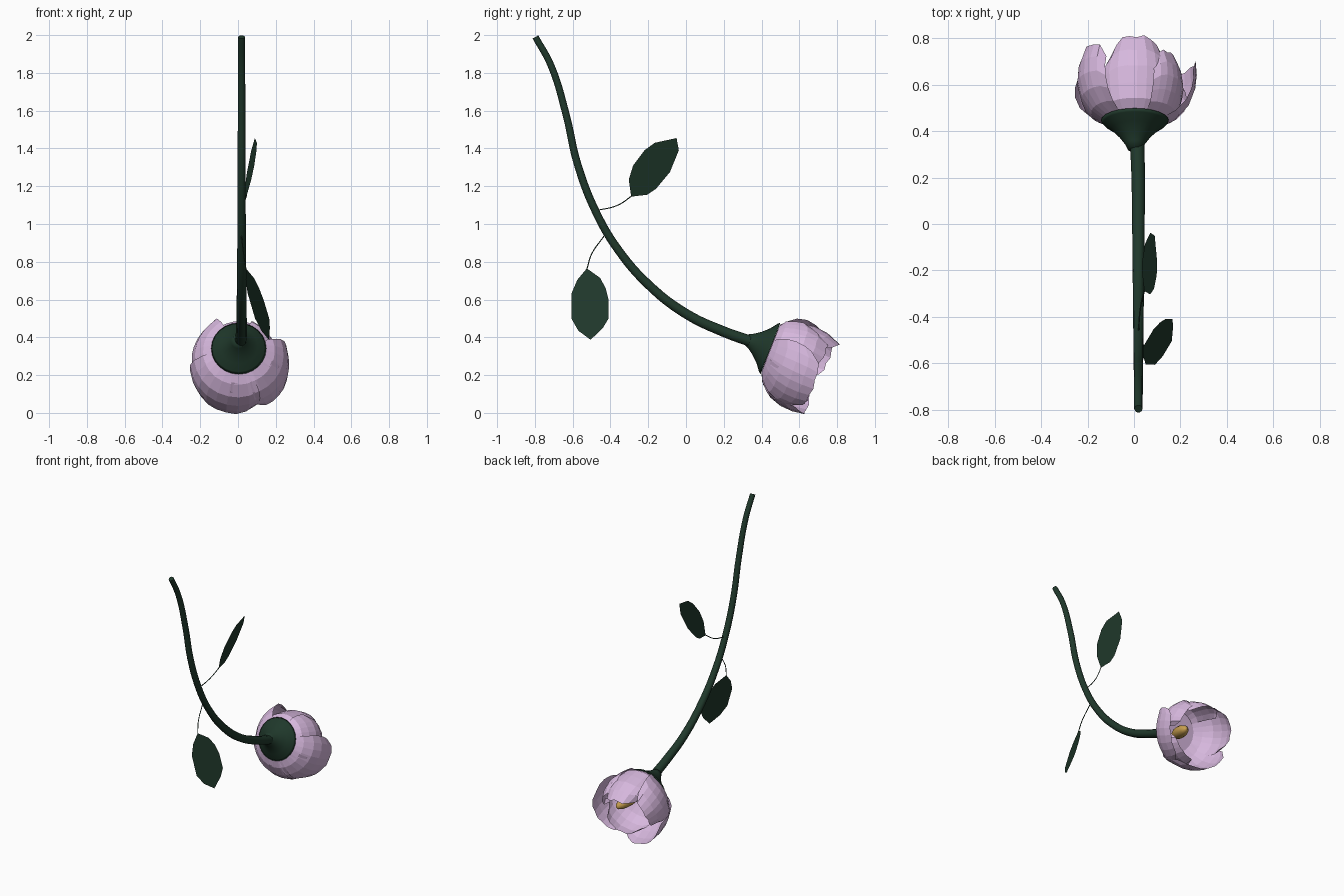
import bpy, math
from mathutils import Vector

if "Cube" in bpy.data.objects:
    bpy.data.objects.remove(bpy.data.objects["Cube"])


def material(name, rgb):
    m = bpy.data.materials.new(name)
    m.diffuse_color = (*rgb, 1)
    m.use_nodes = True
    m.node_tree.nodes["Principled BSDF"].inputs["Base Color"].default_value = m.diffuse_color
    return m


green = material("dark_green", (0.014, 0.040, 0.024))
lilac = material("lilac", (0.68, 0.48, 0.73))
gold = material("gold", (0.58, 0.35, 0.08))


def add_mesh(name, verts, faces, mat, smooth=False):
    me = bpy.data.meshes.new(name)
    me.from_pydata([tuple(v) for v in verts], [], faces)
    me.materials.append(mat)
    for p in me.polygons:
        p.use_smooth = smooth
    ob = bpy.data.objects.new(name, me)
    bpy.context.collection.objects.link(ob)
    return ob


def tube(name, pts, mat, sides=3):
    """Smooth curve through points (x, y, z, radius)."""
    cu = bpy.data.curves.new(name, 'CURVE')
    cu.dimensions = '3D'
    cu.bevel_depth = 1
    cu.bevel_resolution = sides
    cu.use_fill_caps = True
    cu.resolution_u = 6
    sp = cu.splines.new('BEZIER')
    sp.bezier_points.add(len(pts) - 1)
    for bp, (x, y, z, r) in zip(sp.bezier_points, pts):
        bp.co, bp.radius = (x, y, z), r
        bp.handle_left_type = bp.handle_right_type = 'AUTO'
    cu.materials.append(mat)
    ob = bpy.data.objects.new(name, cu)
    bpy.context.collection.objects.link(ob)
    return ob


# Flower frame: axis leaves the rim centre, tilted forwards and down
C = Vector((0.004, 0.443, 0.342))
A = Vector((0, 0.932, -0.362))
N = Vector((0, 0.362, 0.932))
X = Vector((1, 0, 0))


def lathe(name, prof, mat, sides, origin, axis):
    side = X - axis * X.dot(axis)
    side.normalize()
    up = side.cross(axis)
    ring = [2 * math.pi * k / sides for k in range(sides)]
    verts = [origin + axis * t + (side * math.cos(a) + up * math.sin(a)) * r
             for t, r in prof for a in ring]
    faces = [(i * sides + k, (i + 1) * sides + k,
              (i + 1) * sides + (k + 1) % sides, i * sides + (k + 1) % sides)
             for i in range(len(prof) - 1) for k in range(sides)]
    faces += [tuple(range(sides)), tuple(range((len(prof) - 1) * sides, len(prof) * sides))[::-1]]
    return add_mesh(name, verts, faces, mat, True)


# Stem
tube("stem", [(0.019, -0.797, 1.99, 0.018), (0.019, -0.715, 1.84, 0.019),
              (0.019, -0.635, 1.58, 0.02), (0.019, -0.575, 1.32, 0.021),
              (0.019, -0.475, 1.06, 0.022), (0.019, -0.36, 0.865, 0.023),
              (0.019, -0.2, 0.68, 0.025), (0.019, 0.0, 0.525, 0.027),
              (0.018, 0.2, 0.43, 0.029), (0.014, 0.345, 0.378, 0.031)], green)

# Calyx
lathe("calyx", [(-0.13, 0.031), (-0.105, 0.042), (-0.07, 0.067), (-0.035, 0.1),
                (-0.008, 0.136), (0.004, 0.146), (0.0, 0.13)], green, 24, C, A)

# Pistil, leaning to one side inside the cup
p0, p1 = Vector((0.03, 0.45, 0.30)), Vector((0.10, 0.66, 0.235))
half = (p1 - p0).length / 2
lathe("pistil", [(half - half * math.cos(math.pi * i / 8),
                  0.002 + 0.04 * math.sin(math.pi * i / 8)) for i in range(9)],
      gold, 12, p0, (p1 - p0).normalized())

# Petals: curved patches following a cup profile (length fraction, radius)
CUP = [(0.0, 0.004), (0.01, 0.138), (0.12, 0.188), (0.32, 0.23), (0.55, 0.249),
       (0.78, 0.247), (1.0, 0.228)]


def petal(name, centre, spread, length, scale, flare, wave):
    nu = 8
    verts, faces = [], []
    for i, (f, r) in enumerate(CUP):
        for k in range(nu + 1):
            u = 2 * k / nu - 1
            trim = 1 - 0.24 * abs(u) ** 4 + 0.02 * math.cos(3 * math.pi * u + wave) * f
            ang = math.radians(centre + spread * u * (1 - 0.12 * f ** 3))
            grow = 1 + (scale - 1) * min(1, f * 4)
            rad = r * grow + flare * f ** 3 - 0.006 * u * u * f
            verts.append(C + A * (f * length * trim + 0.003)
                         + (X * math.cos(ang) + N * math.sin(ang)) * rad)
    for i in range(len(CUP) - 1):
        for k in range(nu):
            a = i * (nu + 1) + k
            faces.append((a, a + 1, a + nu + 2, a + nu + 1))
    return add_mesh(name, verts, faces, lilac)


for row in [("petal_top", 87, 52, 0.33, 0.80, -0.025, 2.5),
            ("petal_left", 162, 42, 0.31, 1.01, -0.01, 0.5),
            ("petal_bottom", 243, 54, 0.295, 1.05, 0.02, 1.5),
            ("petal_right", -26, 46, 0.285, 1.03, 0.03, 0.0),
            ("petal_inner_right", 28, 40, 0.28, 0.86, -0.02, 1.0),
            ("petal_inner_bottom", 300, 42, 0.28, 0.98, -0.01, 0.0)]:
    petal(*row)


# Leaves: flat outlines in (y, z), tilted sideways by a plane rule
def leaf(name, outline, x_rule):
    add_mesh(name, [(x_rule(y, z), y, z) for y, z in outline],
             [tuple(range(len(outline)))], green)


leaf("upper_leaf", [(-0.29, 1.145), (-0.303, 1.235), (-0.28, 1.31), (-0.22, 1.39),
                    (-0.165, 1.43), (-0.05, 1.455), (-0.038, 1.39), (-0.085, 1.275),
                    (-0.16, 1.185), (-0.205, 1.155)],
     lambda y, z: 0.1 + 0.26 * (z - 1.43) - 0.15 * (y + 0.165))
leaf("lower_leaf", [(-0.525, 0.765), (-0.575, 0.705), (-0.605, 0.635), (-0.607, 0.5),
                    (-0.57, 0.435), (-0.505, 0.387), (-0.44, 0.45), (-0.41, 0.5),
                    (-0.41, 0.6), (-0.425, 0.66), (-0.455, 0.715)],
     lambda y, z: 0.042 + 0.3 * (0.765 - z) + 0.38 * (y + 0.525))

# Leaf stalks
tube("upper_stalk", [(0.018, -0.48, 1.07, 0.003), (0.028, -0.36, 1.1, 0.003),
                     (0.045, -0.285, 1.15, 0.003)], green, 1)
tube("lower_stalk", [(0.018, -0.435, 0.935, 0.003), (0.03, -0.5, 0.84, 0.003),
                     (0.042, -0.525, 0.76, 0.003)], green, 1)
